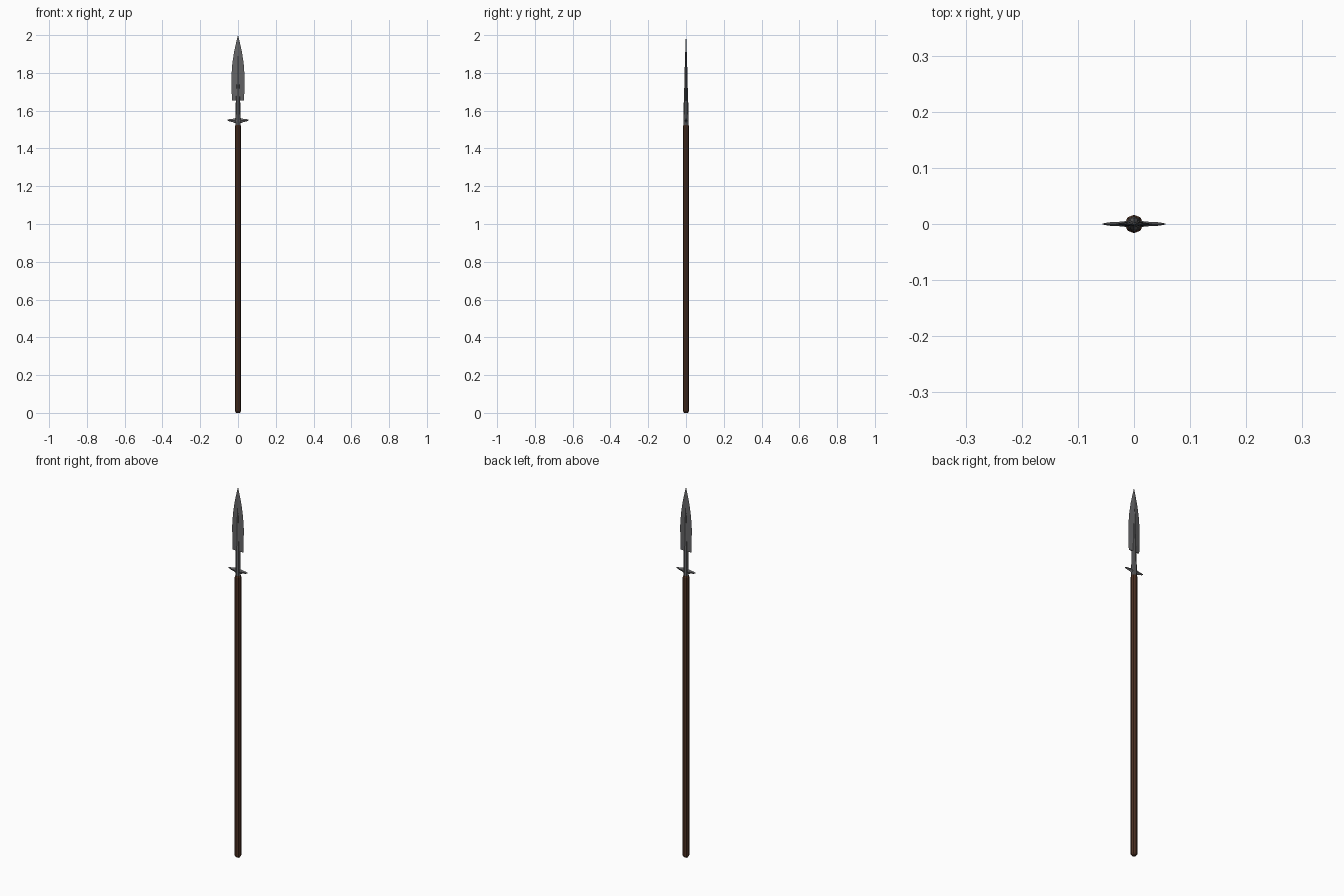
import bpy, bmesh, math

if "Cube" in bpy.data.objects:
    bpy.data.objects.remove(bpy.data.objects["Cube"])


def material(name, rgb):
    m = bpy.data.materials.new(name)
    m.diffuse_color = (*rgb, 1)
    m.use_nodes = True
    m.node_tree.nodes["Principled BSDF"].inputs["Base Color"].default_value = m.diffuse_color
    return m


steel = material("dark steel", (0.13, 0.13, 0.135))
wood = material("brown wood", (0.075, 0.031, 0.017))


def loft(name, mat, rings, sides=8, axis="z"):
    """Skin elliptical rings (position, radius a, radius b, shift) along z or x."""
    bm = bmesh.new()
    loops = []
    for p, ra, rb, shift in rings:
        loop = []
        for i in range(sides):
            t = 2 * math.pi * i / sides
            a, b = ra * math.cos(t), rb * math.sin(t)
            loop.append(bm.verts.new((a, b, p) if axis == "z" else (p, a, b + shift)))
        loops.append(loop)
    for lo, hi in zip(loops, loops[1:]):
        for i in range(sides):
            j = (i + 1) % sides
            bm.faces.new((lo[i], lo[j], hi[j], hi[i]))
    bm.faces.new(loops[0][::-1])
    bm.faces.new(loops[-1])
    bmesh.ops.remove_doubles(bm, verts=bm.verts, dist=0.00005)
    bmesh.ops.recalc_face_normals(bm, faces=bm.faces)
    me = bpy.data.meshes.new(name)
    bm.to_mesh(me)
    bm.free()
    me.materials.append(mat)
    ob = bpy.data.objects.new(name, me)
    bpy.context.collection.objects.link(ob)
    return ob


def round_rings(pairs):
    return [(z, r, r, 0) for z, r in pairs]


# Wooden shaft with chamfered ends
loft("shaft", wood, round_rings([(0, 0.010), (0.009, 0.0165), (1.515, 0.0165), (1.528, 0.012)]))

# Steel socket running up into the blade as a tapering midrib
loft("socket", steel, round_rings([(1.52, 0.0135), (1.56, 0.0135), (1.665, 0.0115),
                                   (1.74, 0.0085), (1.86, 0.006), (1.97, 0.001)]))

# Leaf blade with a diamond section and a flat base
loft("blade", steel, [(1.655, 0.032, 0.006, 0), (1.70, 0.0335, 0.006, 0),
                      (1.78, 0.035, 0.0055, 0), (1.85, 0.030, 0.005, 0),
                      (1.91, 0.021, 0.004, 0), (1.96, 0.010, 0.0025, 0),
                      (2.0, 0.0002, 0.0002, 0)], sides=4)

# Pair of pointed side lugs
for name, s in (("left_lug", -1), ("right_lug", 1)):
    loft(name, steel, [(s * 0.004, 0.006, 0.018, 0), (s * 0.016, 0.005, 0.013, 0),
                       (s * 0.026, 0.004, 0.009, 0.001), (s * 0.045, 0.003, 0.006, 0.002),
                       (s * 0.056, 0.0008, 0.0015, 0.003)], sides=4, axis="x")
    bpy.data.objects[name].location.z = 1.547
